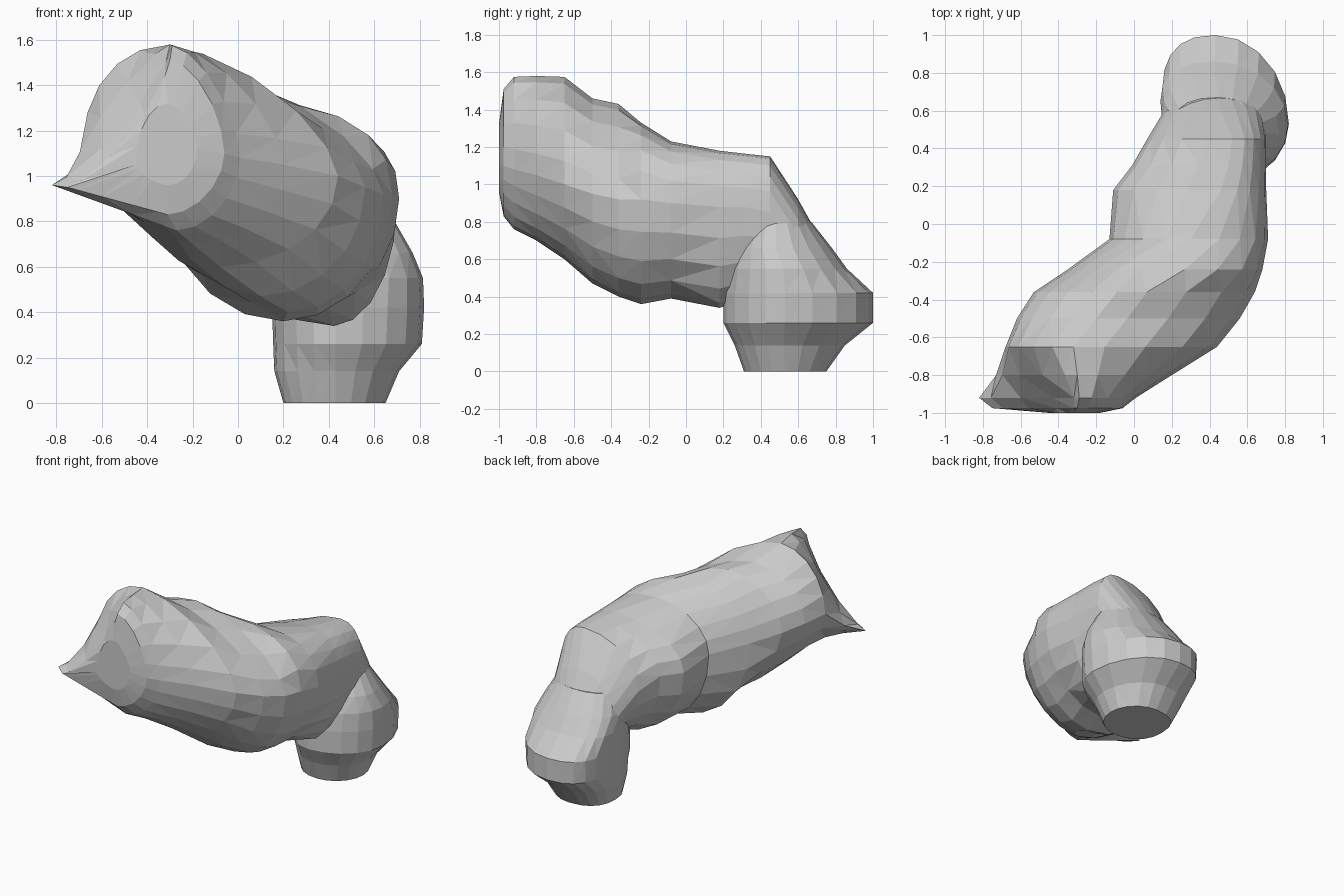
import bpy, bmesh, math

if "Cube" in bpy.data.objects:
    bpy.data.objects.remove(bpy.data.objects["Cube"])

SIDES = 20

# Body sections, front to back: y, then (x, z) of the left, right, top and bottom points
BODY = [
    (-1.00, -.45, 1.05, -.18, 1.12, -.31, 1.32, -.31, .96),
    (-.975, -.75, .95, -.06, 1.10, -.30, 1.51, -.31, .83),
    (-.92, -.82, .96, .01, 1.08, -.29, 1.575, -.27, .76),
    (-.80, -.73, 1.02, .20, 1.05, -.30, 1.58, -.20, .70),
    (-.65, -.68, 1.15, .44, 1.00, -.32, 1.575, -.08, .60),
    (-.50, -.62, 1.12, .56, .95, -.20, 1.46, .10, .47),
    (-.36, -.53, 1.08, .64, .92, -.09, 1.43, .22, .40),
    (-.24, -.35, 1.00, .68, .92, .03, 1.33, .20, .36),
    (-.08, -.13, .92, .71, .90, .30, 1.23, .25, .39),
    (.18, -.11, .88, .70, .88, .46, 1.18, .42, .34),
    (.31, -.01, .88, .70, .88, .50, 1.165, .42, .38),
    (.45, .07, .80, .70, .85, .52, 1.15, .43, .42),
    (.60, .16, .62, .68, .62, .46, .92, .43, .42),
    (.70, .25, .58, .60, .58, .44, .74, .43, .45),
]

# Foot sections, bottom to top: z, then (x, y) of the left, right, back and front points
FOOT = [
    (0, .20, .53, .65, .53, .43, .75, .43, .31),
    (.14, .16, .60, .71, .52, .43, .85, .43, .26),
    (.26, .155, .68, .81, .53, .43, 1.0, .43, .20),
    (.42, .15, .70, .82, .53, .43, 1.0, .43, .20),
    (.55, .14, .65, .815, .52, .43, .86, .45, .22),
    (.66, .15, .55, .77, .48, .43, .78, .45, .26),
    (.80, .20, .50, .69, .48, .45, .67, .45, .32),
]

# Corner sharpness (upper right, upper left, lower left, lower right):
# 1 is round, 2 is a straight chamfer, more is hollow (the front left spur)
SPUR = {-.975: (1.2, 2.6, 2.0, 1.1), -.92: (1.3, 2.5, 2.0, 1.1), -.80: (1.3, 1.6, 1.7, 1.0)}


def body_corners(y):
    if y in SPUR:
        return SPUR[y]
    if y < -.3:
        return (1.3, 1, 1.3, 1)
    return (.85, 1, 1, 1)


def foot_corners(z):
    return (1, .8, .9, 1)


def outline(section, corners):
    """Closed curve made of four quarter curves through the extreme points."""
    _, ul, vl, ur, vr, ut, vt, ub, vb = section
    pts = []
    for i in range(SIDES):
        a = 2 * math.pi * i / SIDES
        c, s = math.cos(a), math.sin(a)
        e = corners[i * 4 // SIDES]
        ku, kv = max(abs(c), 1e-6) ** e, max(abs(s), 1e-6) ** e
        mid, end = (ut, vt) if s >= 0 else (ub, vb)
        side, base = (ur, vr) if c >= 0 else (ul, vl)
        pts.append((mid + (side - mid) * ku, base + (end - base) * kv))
    return pts


def loft(name, sections, corners, place):
    """Skin the sections with flat triangles and cap both ends."""
    bm = bmesh.new()
    rings = [[bm.verts.new(place(s[0], u, v)) for u, v in outline(s, corners(s[0]))]
             for s in sections]
    for a, b in zip(rings, rings[1:]):
        for i in range(SIDES):
            j = (i + 1) % SIDES
            bm.faces.new((a[i], a[j], b[j], b[i]))
    bm.faces.new(rings[0])
    bm.faces.new(rings[-1][::-1])
    bmesh.ops.triangulate(bm, faces=[f for f in bm.faces if len(f.verts) == 4])
    bmesh.ops.recalc_face_normals(bm, faces=bm.faces[:])
    mesh = bpy.data.meshes.new(name)
    bm.to_mesh(mesh)
    bm.free()
    obj = bpy.data.objects.new(name, mesh)
    bpy.context.collection.objects.link(obj)
    return obj


# Bent body with the spur, running front to back
body = loft("bent_body", BODY, body_corners, lambda y, x, z: (x, y, z))
# Flat-bottomed foot with the bulge at the back
foot = loft("foot", FOOT, foot_corners, lambda z, x, y: (x, y, z))

# Merge both into one skin
union = body.modifiers.new("merge_foot", 'BOOLEAN')
union.operation = 'UNION'
union.solver = 'EXACT'
union.object = foot
bpy.context.view_layer.update()
merged = bpy.data.meshes.new_from_object(body.evaluated_get(bpy.context.evaluated_depsgraph_get()))
body.modifiers.clear()
body.data = merged
bpy.data.objects.remove(foot)
